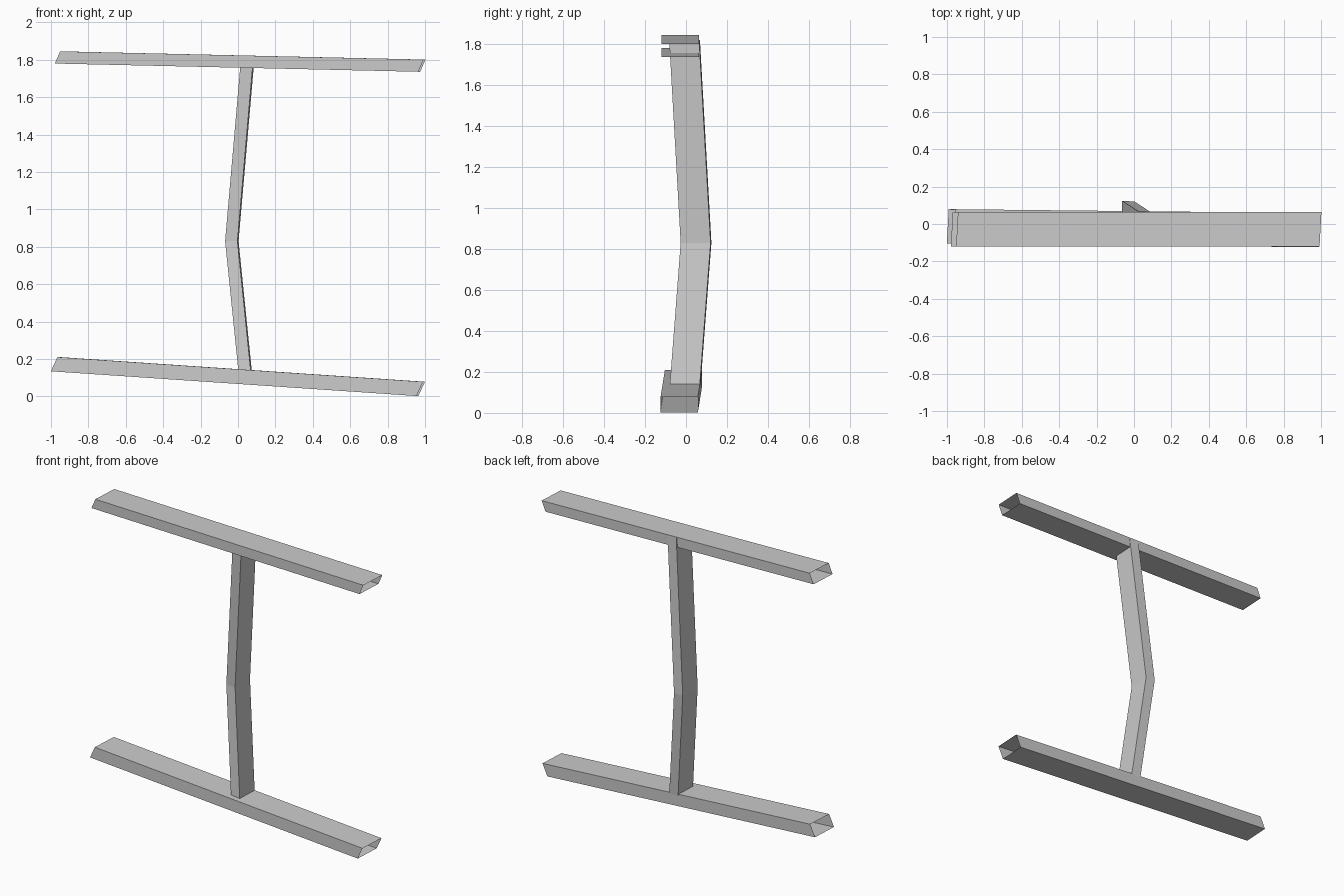
import bpy
import bmesh
from mathutils import Vector

cube = bpy.data.objects.get("Cube")
if cube:
    bpy.data.objects.remove(cube)

grey = bpy.data.materials.new("plain grey")
grey.use_nodes = True
colour = (0.6, 0.6, 0.6, 1)
grey.diffuse_color = colour
grey.node_tree.nodes["Principled BSDF"].inputs["Base Color"].default_value = colour


def open_tube(name, centres, across, up):
    """Four-sided open tube: a parallelogram section swept through the centres."""
    bm = bmesh.new()
    a, u = Vector(across) / 2, Vector(up) / 2
    rings = [[bm.verts.new(Vector(c) + i * a + j * u)
              for i, j in ((-1, -1), (1, -1), (1, 1), (-1, 1))] for c in centres]
    for low, high in zip(rings, rings[1:]):
        for k in range(4):
            n = (k + 1) % 4
            bm.faces.new((low[k], low[n], high[n], high[k]))
    bmesh.ops.recalc_face_normals(bm, faces=bm.faces)
    mesh = bpy.data.meshes.new(name)
    bm.to_mesh(mesh)
    bm.free()
    mesh.materials.append(grey)
    obj = bpy.data.objects.new(name, mesh)
    bpy.context.collection.objects.link(obj)
    return obj


# Leaning cross beams, open at both ends
open_tube("top_beam", [(-0.96, -0.028, 1.812), (0.983, -0.028, 1.768)],
          (0.01, 0.182, 0), (0.028, 0, 0.065))
open_tube("bottom_beam", [(-0.978, -0.012, 0.172), (0.977, -0.033, 0.04)],
          (0.01, 0.182, 0), (0.035, 0, 0.076))

# Bent upright joining the beams
open_tube("bent_upright",
          [(0.038, -0.004, 0.135), (-0.033, 0.049, 0.83), (0.053, -0.007, 1.818)],
          (0.066, -0.004, 0), (0.006, 0.146, 0))
